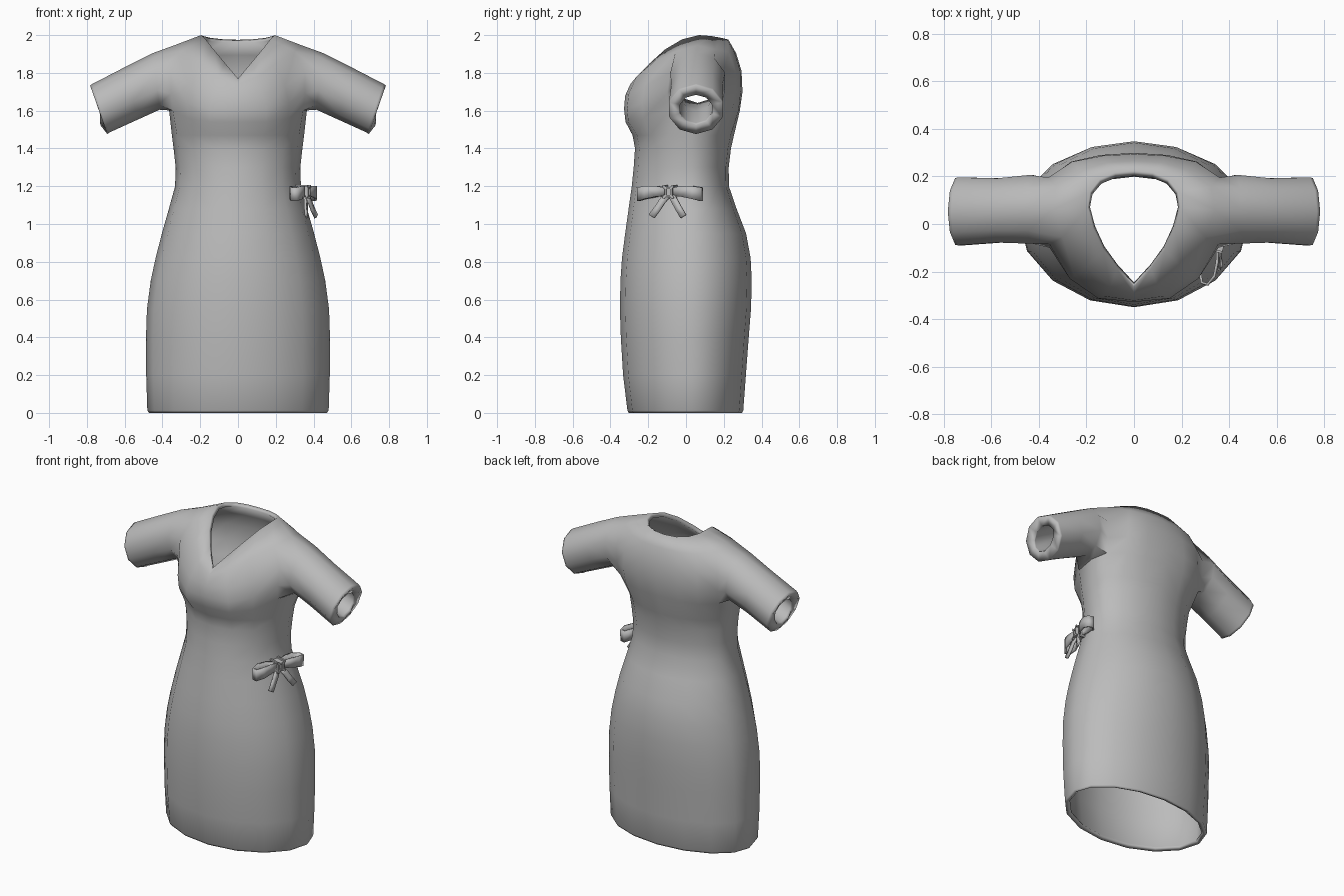
import bpy, bmesh, math
from mathutils import Vector

if "Cube" in bpy.data.objects:
    bpy.data.objects.remove(bpy.data.objects["Cube"])

cloth = bpy.data.materials.new("grey_cloth")
cloth.diffuse_color = (0.5, 0.5, 0.5, 1)
cloth.use_nodes = True
cloth.node_tree.nodes["Principled BSDF"].inputs["Base Color"].default_value = cloth.diffuse_color


def make_object(name, bm):
    bmesh.ops.recalc_face_normals(bm, faces=bm.faces)
    mesh = bpy.data.meshes.new(name)
    bm.to_mesh(mesh)
    bm.free()
    mesh.materials.append(cloth)
    ob = bpy.data.objects.new(name, mesh)
    bpy.context.collection.objects.link(ob)
    return ob


def shade(ob, angle):
    bpy.ops.object.select_all(action='DESELECT')
    ob.select_set(True)
    bpy.context.view_layer.objects.active = ob
    bpy.ops.object.shade_smooth_by_angle(angle=math.radians(angle))


# Skirt, waist and ribs: height, half width, front y, back y
SKIRT = [(0, .472, -.303, .297), (.012, .48, -.31, .303), (.2, .486, -.333, .317),
         (.4, .487, -.345, .332), (.55, .482, -.35, .344), (.7, .462, -.347, .348),
         (.82, .436, -.339, .342), (.95, .403, -.322, .318), (1.08, .366, -.304, .268),
         (1.2, .333, -.287, .227), (1.3, .33, -.277, .226), (1.4, .341, -.27, .238),
         (1.47, .35, -.283, .254)]

# Shaped rows from front centre round to back centre
ARMPIT = [(0, -.32, 1.54), (.15, -.305, 1.54), (.265, -.225, 1.56), (.345, -.09, 1.6),
          (.365, .05, 1.605), (.35, .17, 1.6), (.26, .245, 1.6), (.14, .278, 1.6), (0, .285, 1.6)]
BUST = [(0, -.328, 1.61), (.15, -.313, 1.61), (.27, -.23, 1.64), (.355, -.1, 1.69),
        None, (.36, .19, 1.69), (.265, .262, 1.7), (.14, .29, 1.7), (0, .299, 1.7)]
CHEST = [(0, -.322, 1.68), (.13, -.303, 1.69), (.25, -.22, 1.73), (.355, -.085, 1.8),
         None, (.36, .195, 1.8), (.26, .262, 1.81), (.13, .287, 1.81), (0, .294, 1.81)]
SHOULDER = [(0, -.295, 1.74), (.1, -.262, 1.78), (.2, -.18, 1.85), (.3, -.055, 1.915),
            (.34, .06, 1.945), (.325, .155, 1.925), (.23, .226, 1.91), (.12, .258, 1.905),
            (0, .265, 1.905)]
NECK = [(0, -.265, 1.77), (.07, -.19, 1.853), (.13, -.11, 1.925), (.172, -.02, 1.978),
        (.195, .07, 2), (.185, .135, 1.995), (.145, .188, 1.985), (.08, .217, 1.978),
        (0, .225, 1.975)]


def ellipse_row(z, a, yf, yb, yc=.03):
    row = []
    for k in range(9):
        t = math.radians(-90 + 22.5 * k)
        depth = yb - yc if t > 0 else yc - yf
        x = 0 if k in (0, 8) else a * math.cos(t)
        row.append((x, yc + depth * math.sin(t), z))
    return row


# Half of the dress, with the armhole left open for the sleeve
bm = bmesh.new()
rows = [ellipse_row(*r) for r in SKIRT] + [ARMPIT, BUST, CHEST, SHOULDER, NECK]
grid = [[bm.verts.new(p) if p else None for p in row] for row in rows]
for lower, upper in zip(grid, grid[1:]):
    for k in range(8):
        quad = (lower[k], lower[k + 1], upper[k + 1], upper[k])
        if None not in quad:
            bm.faces.new(quad)
arm, bust, chest, top = grid[-5:-1]

# Sleeve: top (x, z), bottom (x, z), centre y, half depth
SLEEVE = [((.45, 1.905), (.415, 1.605), .062, .152), ((.6, 1.83), (.53, 1.553), .057, .142),
          ((.77, 1.742), (.682, 1.484), .053, .15), ((.783, 1.733), (.692, 1.476), .053, .148)]
loop = [arm[4], arm[5], bust[5], chest[5], top[5], top[4], top[3], chest[3], bust[3], arm[3]]
sleeve_verts = []
for (tx, tz), (bx, bz), yc, ry in SLEEVE:
    ring = []
    for k in range(10):
        t = math.tau * k / 10
        f = (1 - math.cos(t)) / 2
        ring.append(bm.verts.new((bx + (tx - bx) * f, yc + ry * math.sin(t), bz + (tz - bz) * f)))
    for k in range(10):
        j = (k + 1) % 10
        bm.faces.new((loop[k], loop[j], ring[j], ring[k]))
    sleeve_verts.append(ring)
    loop = ring
bm.verts.index_update()
thick = [[v.index for v in ring] for ring in sleeve_verts]
dress = make_object("dress", bm)
group = dress.vertex_groups.new(name="thickness")
group.add(range(len(dress.data.vertices)), .45, 'REPLACE')
for ids, w in zip(thick, (.6, .85, 1, 1)):
    group.add(ids, w, 'REPLACE')
mirror = dress.modifiers.new("mirror", 'MIRROR')
mirror.use_clip = True
solid = dress.modifiers.new("cloth_thickness", 'SOLIDIFY')
solid.thickness = .06
solid.offset = -1
solid.vertex_group = "thickness"
shade(dress, 50)

# Bow frame: along the ribbon, outward from the hip, and up
CENTRE = Vector((.345, -.085, 1.17))
ALONG = Vector((.1, .33, 0)).normalized()
OUT = Vector((ALONG.y, -ALONG.x, 0))
UP = Vector((0, 0, 1))


def ribbon(name, path, closed=False):
    # path points: along, out, up, half height across direction (along, up)
    bm = bmesh.new()
    pairs = []
    for a, o, u, ca, cu in path:
        p = CENTRE + ALONG * a + OUT * o + UP * u
        c = ALONG * ca + UP * cu
        pairs.append((bm.verts.new(p - c), bm.verts.new(p + c)))
    for i in range(len(pairs) - (0 if closed else 1)):
        (a, b), (c, d) = pairs[i], pairs[(i + 1) % len(pairs)]
        bm.faces.new((a, b, d, c))
    ob = make_object(name, bm)
    mod = ob.modifiers.new("ribbon_thickness", 'SOLIDIFY')
    mod.thickness = .012
    mod.offset = 0
    shade(ob, 40)


for side, label in ((1, "back"), (-1, "front")):
    # Open loop of ribbon that widens away from the knot
    ribbon("bow_loop_" + label,
           [(side * a, o, u, 0, h) for a, o, u, h in
            ((.01, .008, 0, .02), (.07, .026, .003, .028), (.13, .032, -.003, .034),
             (.172, .016, -.012, .036), (.172, -.012, -.012, .036), (.13, -.03, -.003, .034),
             (.07, -.024, .003, .028), (.01, -.008, 0, .02))], True)
    # Hanging tail
    ribbon("bow_tail_" + label,
           [(side * a, o, u, .015, side * .009) for a, o, u in
            ((.01, .008, -.015), (.035, .026, -.05), (.06, .034, -.09), (.088, .045, -.13))])

# Knot
bm = bmesh.new()
bmesh.ops.create_cube(bm, size=1)
for v in bm.verts:
    x, y, z = v.co
    v.co = CENTRE + ALONG * x * .042 + OUT * y * .048 + UP * z * .052
bmesh.ops.bevel(bm, geom=bm.edges[:], offset=.01, segments=2, affect='EDGES')
shade(make_object("bow_knot", bm), 40)
